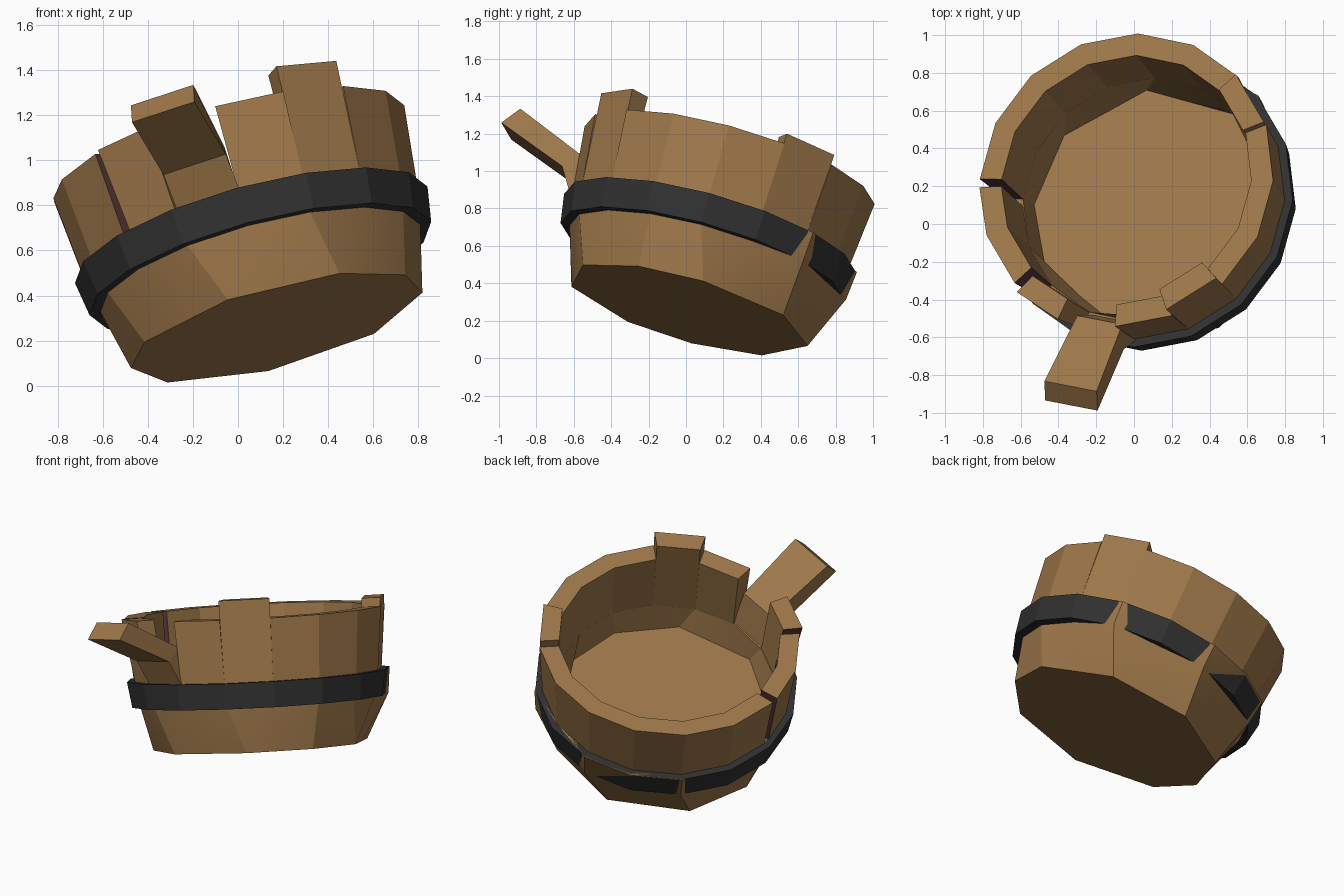
import bpy, bmesh, math
from mathutils import Matrix, Vector

if "Cube" in bpy.data.objects:
    bpy.data.objects.remove(bpy.data.objects["Cube"])

def mat(name, col):
    m = bpy.data.materials.new(name)
    m.diffuse_color = (*col, 1)
    m.use_nodes = True
    m.node_tree.nodes["Principled BSDF"].inputs["Base Color"].default_value = m.diffuse_color
    return m

WOOD = mat("brown wood", (0.34, 0.185, 0.068))
IRON = mat("black iron", (0.03, 0.03, 0.03))
DARK = mat("dark red gap", (0.10, 0.035, 0.037))

# tilted bucket frame: axis n, base centre
n = Vector((-0.253, 0.269, 0.930)).normalized()
e1 = (Vector((1, 0, 0)) - n * n.x).normalized()
e2 = n.cross(e1)
FRAME = Matrix.Translation((0.17, 0.01, 0.26)) @ Matrix((e1, e2, n)).transposed().to_4x4()

N = 16
STEP = 22.5
START = 198.0                      # angle of ring vertex 0

def pt(r, a, deg):
    t = math.radians(deg)
    return Vector((r * math.cos(t), r * math.sin(t), a))

def ring(r, a, bulge=None):
    bulge = bulge or {}
    return [pt(bulge.get(i, r), a, START + STEP * i) for i in range(N)]

def coarse_ring(r, a):
    """Nine corners; the other points lie on the straight edges."""
    pos = {0: 0, 2: 2, 4: 4, 6: 5.6, 7: 7, 9: 9, 11: 11, 13: 13, 15: 14.6}
    p = {i: pt(r, a, 205.6 + STEP * k) for i, k in pos.items()}
    return [p[i] if i in p else (p[i - 1] + p[(i + 1) % N]) / 2 for i in range(N)]

def finish(bm, name, mats, smooth=False):
    bmesh.ops.recalc_face_normals(bm, faces=bm.faces)
    me = bpy.data.meshes.new(name)
    bm.to_mesh(me)
    bm.free()
    for m in mats:
        me.materials.append(m)
    ob = bpy.data.objects.new(name, me)
    bpy.context.collection.objects.link(ob)
    ob.matrix_world = FRAME
    if smooth:
        bpy.ops.object.select_all(action='DESELECT')
        ob.select_set(True)
        bpy.context.view_layer.objects.active = ob
        bpy.ops.object.shade_smooth_by_angle(angle=math.radians(20))
    return ob

def loft(name, rings, mats, cap=True, closed=False, smooth=False):
    bm = bmesh.new()
    vs = [[bm.verts.new(p) for p in r] for r in rings]
    pairs = list(zip(vs, vs[1:])) + ([(vs[-1], vs[0])] if closed else [])
    for lo, hi in pairs:
        for i in range(N):
            j = (i + 1) % N
            bm.faces.new((lo[i], lo[j], hi[j], hi[i]))
    if cap:
        bm.faces.new(vs[0])
        bm.faces.new(vs[-1])
    return finish(bm, name, mats, smooth)

# lower body with flat base and inner floor; swells through the band at the back
loft("bucket_body", [
    coarse_ring(0.67, 0.0),
    ring(0.735, 0.28, {9: 0.80, 11: 0.80, 13: 0.79}),
    ring(0.765, 0.44, {9: 0.815, 11: 0.815, 12: 0.813, 13: 0.813}),
    ring(0.67, 0.44),
    coarse_ring(0.655, 0.27)], [WOOD], smooth=True)

# iron band
loft("iron_band", [ring(0.785, 0.28), ring(0.81, 0.44),
                   ring(0.75, 0.44), ring(0.72, 0.28)],
     [IRON], cap=False, closed=True)

# upper staves, one wedge each; stave 2 is broken and bent outwards
heights = {4: 0.95, 8: 0.885}
shift = {1: 0.025}
gap_start = {1: 3.2, 15: 3.2}      # open slots before these staves
for k in range(N):
    if k == 2:
        continue
    t0 = START + STEP * k + gap_start.get(k, 0)
    t1 = START + STEP * (k + 1)
    h, s = heights.get(k, 0.83), shift.get(k, 0)
    prof = [(0.67, 0.43), (0.765, 0.43), (0.805 + s, h), (0.685 + s, h)]
    bm = bmesh.new()
    A = [bm.verts.new(pt(r, a, t0)) for r, a in prof]
    B = [bm.verts.new(pt(r, a, t1)) for r, a in prof]
    end_a, end_b = bm.faces.new(A), bm.faces.new(B)
    for i in range(4):
        j = (i + 1) % 4
        bm.faces.new((A[i], A[j], B[j], B[i]))
    if k in gap_start:
        end_a.material_index = 1
    if (k + 1) % N in gap_start:
        end_b.material_index = 1
    finish(bm, "stave_%02d" % k, [WOOD, DARK])

# bent stave: side profile extruded across its width
prof = [(0.665, 0.43), (0.755, 0.43), (0.85, 0.588), (1.24, 0.752),
        (1.16, 0.85), (0.735, 0.66)]
mid = math.radians(START + STEP * 2.5 + 0.7)
out = Vector((math.cos(mid), math.sin(mid), 0))
side = Vector((-out.y, out.x, 0))
bm = bmesh.new()
L, R = [[bm.verts.new(out * r + side * (w * (0.128 if i in (0, 5) else 0.148)) + Vector((0, 0, a)))
         for i, (r, a) in enumerate(prof)] for w in (-1, 1)]
for loop in (L, R):
    bm.faces.new((loop[0], loop[1], loop[2], loop[5]))
    bm.faces.new((loop[2], loop[3], loop[4], loop[5]))
for i in range(6):
    j = (i + 1) % 6
    bm.faces.new((L[i], L[j], R[j], R[i]))
finish(bm, "bent_stave", [WOOD])
